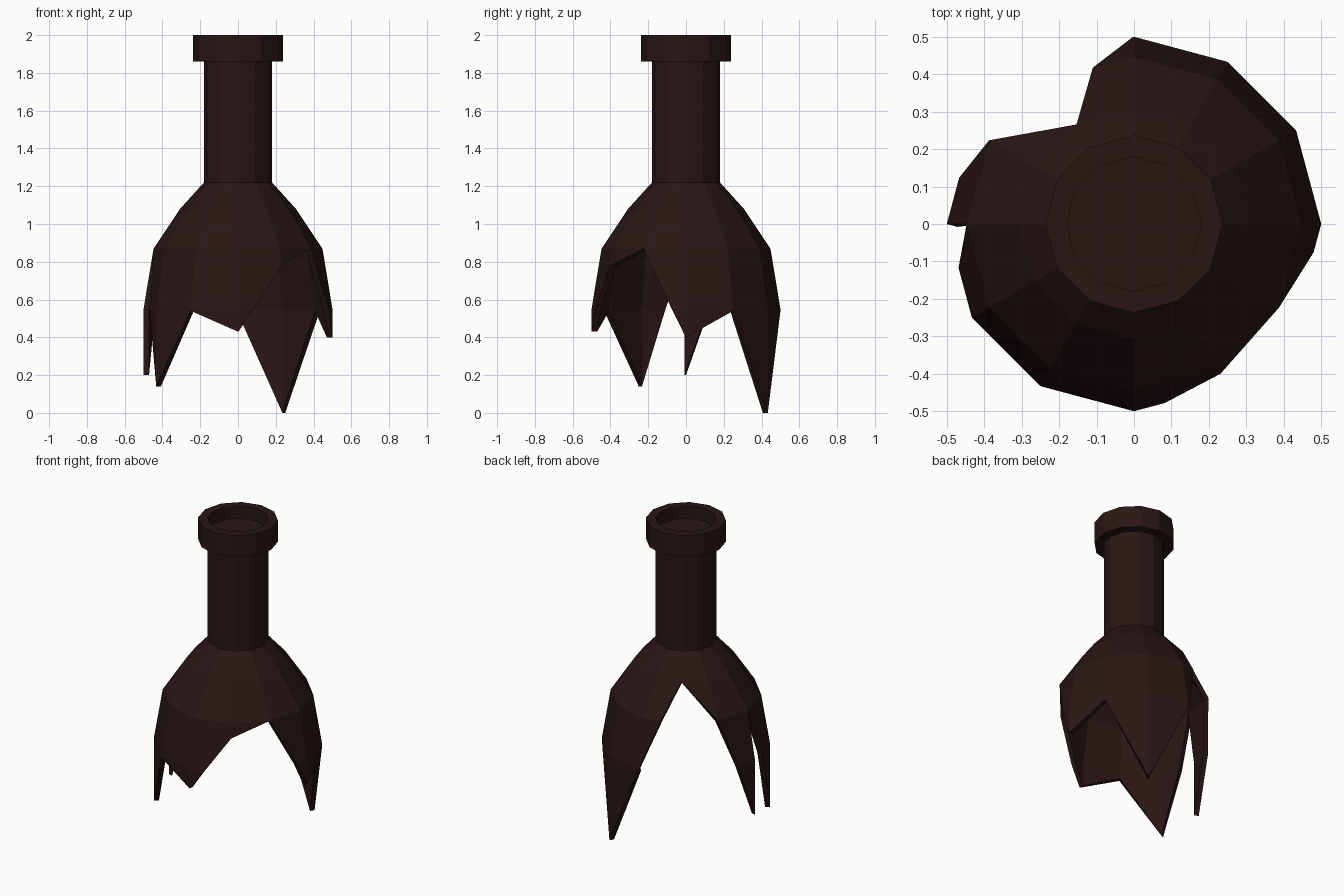
import bpy, bmesh
from math import cos, sin, radians
from mathutils import Vector

if "Cube" in bpy.data.objects:
    bpy.data.objects.remove(bpy.data.objects["Cube"])

N = 12
STEP = 360 / N
glass = bpy.data.materials.new("dark_glass")
glass.diffuse_color = (0.022, 0.008, 0.007, 1)
glass.use_nodes = True
glass.node_tree.nodes["Principled BSDF"].inputs["Base Color"].default_value = glass.diffuse_color


def polar(r, deg, z):
    return Vector((r * cos(radians(deg)), r * sin(radians(deg)), z))


def finish(bm, name):
    mesh = bpy.data.meshes.new(name)
    bm.to_mesh(mesh)
    bm.free()
    obj = bpy.data.objects.new(name, mesh)
    bpy.context.collection.objects.link(obj)
    mesh.materials.append(glass)
    return obj


def add_column(bm, profile, i):
    """One flat-sided sector of a lathe, profile listed bottom to top."""
    a, b = i * STEP, (i + 1) * STEP
    for (r0, z0), (r1, z1) in zip(profile, profile[1:]):
        bm.faces.new([bm.verts.new(p) for p in (
            polar(r0, a, z0), polar(r0, b, z0), polar(r1, b, z1), polar(r1, a, z1))])


def radius_at(profile, z):
    for (r0, z0), (r1, z1) in zip(profile, profile[1:]):
        if z0 <= z <= z1:
            return r0 + (r1 - r0) * (z - z0) / (z1 - z0)


# Broken bottle: each sector is cut by a slanted plane to form the shards
body = [(0.5, -0.3), (0.5, 0.55), (0.447, 0.87), (0.307, 1.08), (0.18, 1.22), (0.18, 1.92)]
# height of the broken edge at every corner, starting at +x, counterclockwise
edge = [0.40, 0.54, 0.0, 0.54, 1.08, 0.87, 0.20, 0.14, 0.54, 0.43, 0.78, 0.87]
bottle = bmesh.new()
for i in range(N):
    left, right = edge[i], edge[(i + 1) % N]
    if i == 6:          # the narrow shard at -x has one vertical side
        left = 0.87
    col = bmesh.new()
    add_column(col, body, i)
    p = polar(radius_at(body, left), i * STEP, left)
    q = polar(radius_at(body, right), (i + 1) * STEP, right)
    normal = polar(1, (i + 0.5) * STEP, 0).cross(q - p)
    bmesh.ops.bisect_plane(col, geom=col.verts[:] + col.edges[:] + col.faces[:],
                           dist=1e-5, plane_co=p, plane_no=normal, clear_inner=True)
    for f in col.faces:
        bottle.faces.new([bottle.verts.new(v.co) for v in f.verts])
    col.free()
# Closed top of the neck, recessed inside the lip
bottle.faces.new([bottle.verts.new(polar(0.18, i * STEP, 1.92)) for i in range(N)])
bmesh.ops.remove_doubles(bottle, verts=bottle.verts[:], dist=0.001)
shell = finish(bottle, "broken_bottle").modifiers.new("thickness", 'SOLIDIFY')
shell.thickness = 0.03
shell.offset = -1

# Lip ring
lip = bmesh.new()
for i in range(N):
    add_column(lip, [(0.18, 1.86), (0.237, 1.86), (0.237, 2.0), (0.18, 2.0), (0.18, 1.86)], i)
bmesh.ops.remove_doubles(lip, verts=lip.verts[:], dist=0.001)
finish(lip, "lip")
